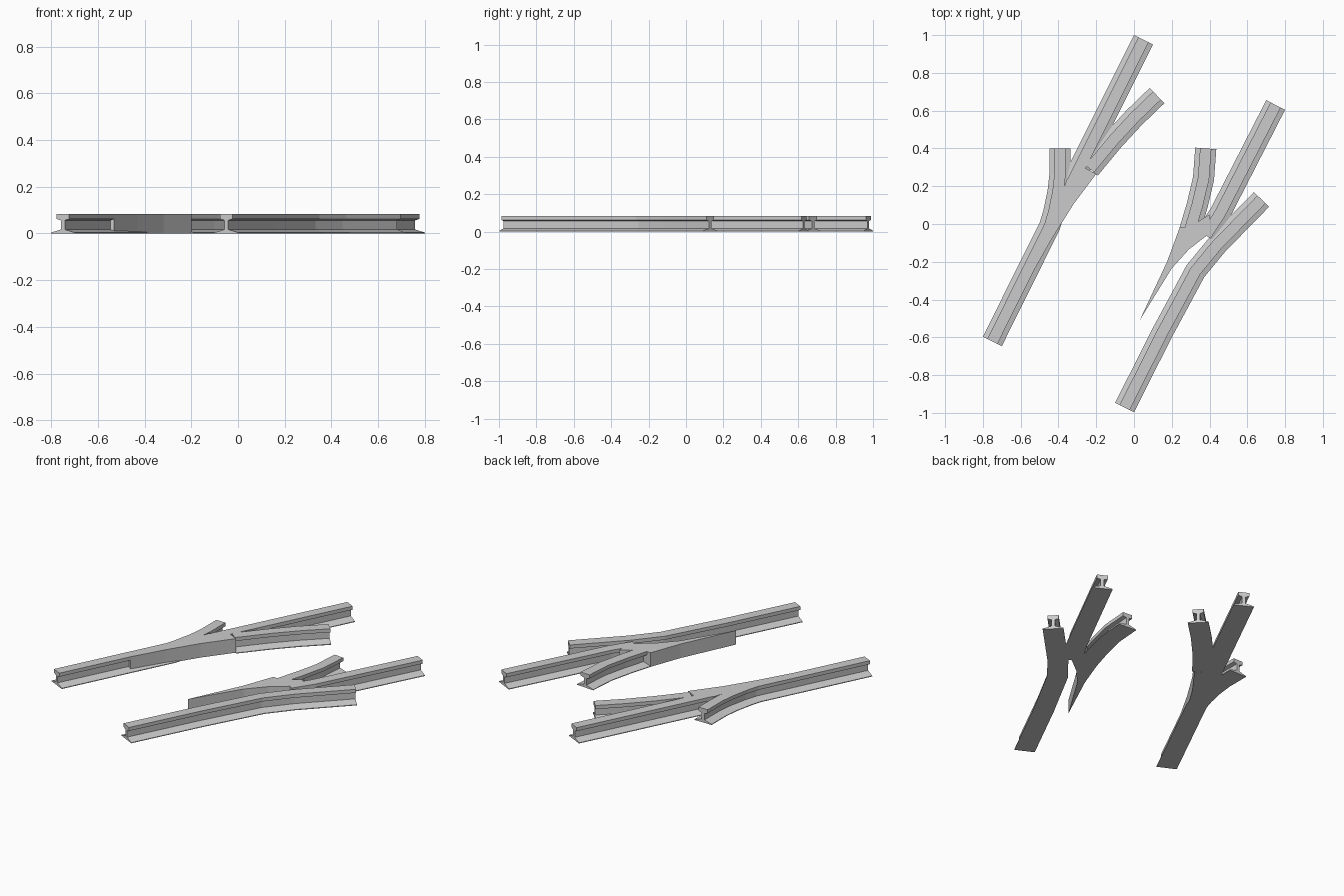
import bpy, bmesh
from mathutils import Vector

if "Cube" in bpy.data.objects:
    bpy.data.objects.remove(bpy.data.objects["Cube"])

HEIGHT = 0.083
# Half cross-section of the rail: foot, web, head
HALF = [(0.056, 0.0), (0.056, 0.004), (0.009, 0.017),
        (0.009, 0.056), (0.03, 0.062), (0.03, HEIGHT)]
PROFILE = HALF + [(-x, z) for x, z in reversed(HALF)]


def finish(name, bm):
    bmesh.ops.recalc_face_normals(bm, faces=bm.faces[:])
    mesh = bpy.data.meshes.new(name)
    bm.to_mesh(mesh)
    bm.free()
    bpy.context.collection.objects.link(bpy.data.objects.new(name, mesh))


def rail(name, path):
    """Sweep the rail profile along a flat path with mitred joints."""
    pts = [Vector(p) for p in path]
    dirs = [(b - a).normalized() for a, b in zip(pts, pts[1:])]
    bm = bmesh.new()
    rings = []
    for i, p in enumerate(pts):
        before, after = dirs[max(i - 1, 0)], dirs[min(i, len(dirs) - 1)]
        t = (before + after).normalized()
        side = Vector((t.y, -t.x)) / t.dot(after)
        rings.append([bm.verts.new((p.x + side.x * x, p.y + side.y * x, z))
                      for x, z in PROFILE])
    n = len(PROFILE)
    for a, b in zip(rings, rings[1:]):
        for k in range(n):
            bm.faces.new((a[k], a[(k + 1) % n], b[(k + 1) % n], b[k]))
    bm.faces.new(rings[0])
    bm.faces.new(rings[-1])
    finish(name, bm)


def blade(name, outline):
    """Solid planed switch blade with upright sides."""
    bm = bmesh.new()
    face = bm.faces.new([bm.verts.new((x, y, 0)) for x, y in outline])
    up = bmesh.ops.extrude_face_region(bm, geom=[face])["geom"]
    bmesh.ops.translate(bm, vec=(0, 0, HEIGHT),
                        verts=[v for v in up if isinstance(v, bmesh.types.BMVert)])
    finish(name, bm)


# Outer stock rails
rail("left_stock_rail", [(-0.75, -0.622), (-0.446, -0.01), (-0.425, 0.06),
                         (-0.402, 0.17), (-0.392, 0.26), (-0.392, 0.4)])
rail("right_stock_rail", [(-0.05, -0.972), (0.15, -0.575), (0.25, -0.39),
                          (0.325, -0.25), (0.44, -0.11), (0.675, 0.13)])

# Inner rails on the left side
rail("left_straight_rail", [(0.05, 0.975), (-0.33, 0.215)])
rail("left_branch_rail", [(0.122, 0.68), (0.0, 0.562), (-0.11, 0.443), (-0.235, 0.292)])
blade("left_blade", [(-0.53, -0.246), (-0.43, -0.07), (-0.32, 0.105), (-0.2, 0.265),
                     (-0.265, 0.3), (-0.29, 0.24), (-0.355, 0.24), (-0.43, 0.0),
                     (-0.545, -0.24)])

# Inner rails on the right side
rail("right_branch_rail", [(0.38, 0.4), (0.368, 0.24), (0.335, 0.1), (0.295, -0.035)])
rail("right_straight_rail", [(0.75, 0.63), (0.455, 0.055), (0.38, -0.06)])
blade("right_blade", [(0.03, -0.51), (0.2, -0.235), (0.29, -0.135), (0.4, -0.05),
                      (0.4, 0.05), (0.35, 0.02), (0.3, -0.02), (0.243, -0.016),
                      (0.175, -0.2)])
